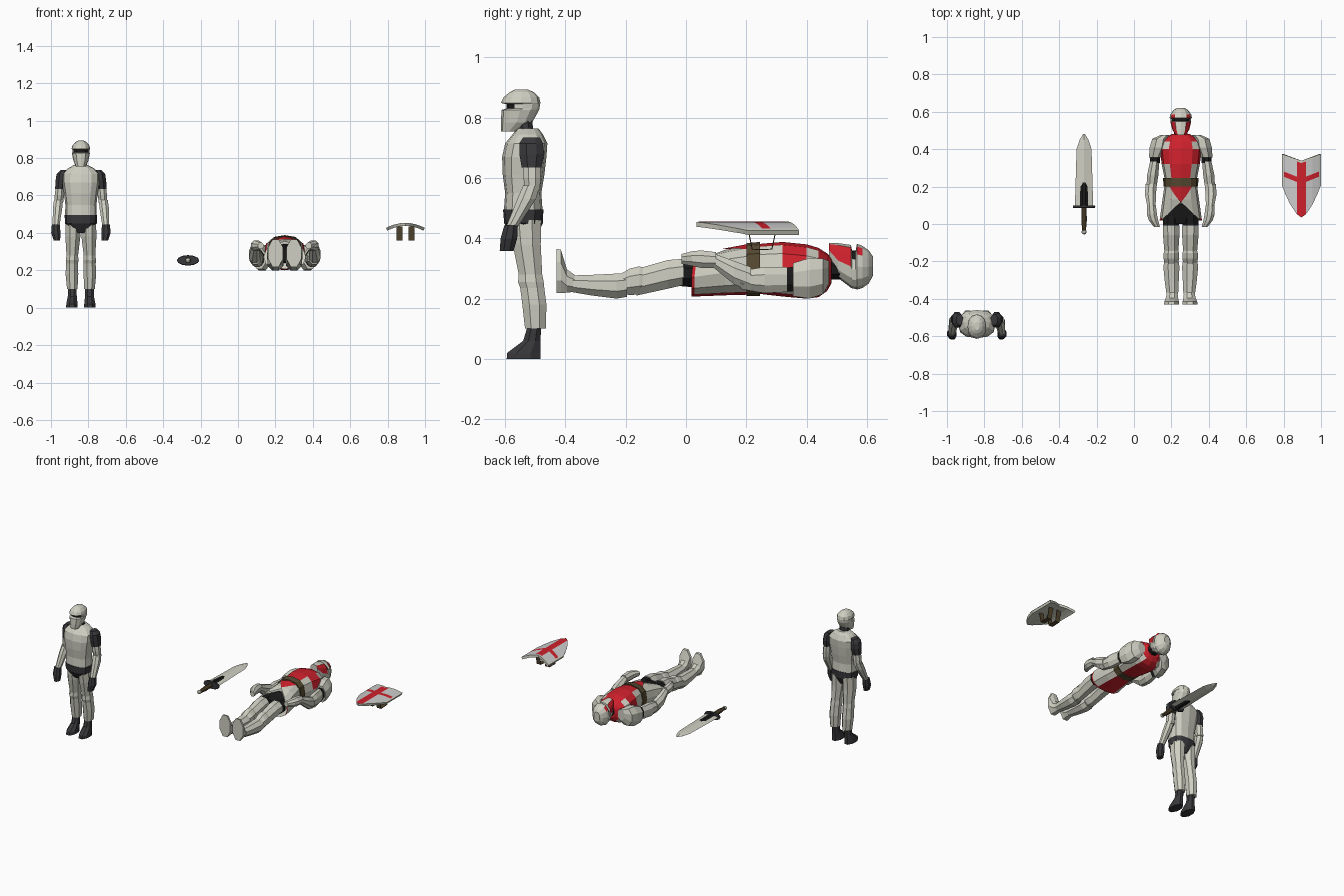
import bpy, bmesh
from math import cos, sin, pi, copysign


def material(name, rgb):
    m = bpy.data.materials.new(name)
    m.diffuse_color = (*rgb, 1)
    return m


PLATE = material("plate", (0.62, 0.62, 0.54))
DARK = material("dark", (0.04, 0.04, 0.045))
BLACK = material("black", (0.01, 0.01, 0.01))
RED = material("red", (0.62, 0.015, 0.025))
BROWN = material("leather", (0.09, 0.065, 0.03))
WHITE = material("white", (0.8, 0.8, 0.78))
MATS = [PLATE, DARK, BLACK, RED, BROWN, WHITE]


def finish(name, bm, mat, paint=None):
    bmesh.ops.recalc_face_normals(bm, faces=bm.faces)
    for f in bm.faces:
        m = paint(f.calc_center_median(), f.normal) if paint else None
        f.material_index = MATS.index(m or mat)
    me = bpy.data.meshes.new(name)
    bm.to_mesh(me)
    bm.free()
    for m in MATS:
        me.materials.append(m)
    ob = bpy.data.objects.new(name, me)
    bpy.context.collection.objects.link(ob)
    return ob


def loft(name, rings, x0, lying, mat=PLATE, n=8, box=1.0, paint=None, side=1, move=None, loc=True):
    """Skin rings (t, cx, lo, hi, r). Standing: t is z, lo..hi is y. Lying: t is y, lo..hi is z."""
    bm = bmesh.new()
    loops = []
    shift, grow = (0.5, 1 / cos(pi / n)) if n == 8 else (0, 1)
    for t, cx, lo, hi, r in rings:
        loop = []
        for i in range(n):
            a = 2 * pi * (i + shift) / n
            c, s = cos(a) * grow, sin(a) * grow
            c, s = (copysign(abs(v) ** box, v) if abs(v) > 1e-6 else 0 for v in (c, s))
            x, d = side * cx + r * c, (lo + hi) / 2 + (hi - lo) / 2 * s
            p = (x, t, d) if lying else (x, d, t)
            loop.append(bm.verts.new(move(*p) if move else p))
        loops.append(loop)
    for a, b in zip(loops, loops[1:]):
        for i in range(n):
            bm.faces.new((a[i], a[(i + 1) % n], b[(i + 1) % n], b[i]))
    bm.faces.new(loops[0])
    bm.faces.new(loops[-1])
    ob = finish(name, bm, mat, paint)
    ob.location.x = x0
    return ob


# ---------- standing figure ----------
SX = -0.84
loft("standing_torso", [(.48, 0, -.605, -.475, .085), (.55, 0, -.6, -.48, .083), (.61, 0, -.608, -.47, .09),
     (.67, 0, -.61, -.463, .1), (.715, 0, -.6, -.46, .1), (.745, 0, -.575, -.475, .07),
     (.765, 0, -.56, -.49, .032)], SX, False, n=12, box=.8)
loft("standing_pelvis", [(.495, 0, -.607, -.473, .087), (.45, 0, -.603, -.475, .085),
     (.40, 0, -.57, -.5, .035)], SX, False, DARK, n=12, box=.8)
loft("standing_neck", [(.74, 0, -.555, -.505, .034), (.79, 0, -.56, -.51, .03)], SX, False, DARK)
loft("standing_helmet", [(.755, 0, -.613, -.56, .026), (.785, 0, -.614, -.51, .04), (.826, 0, -.612, -.487, .048),
     (.831, 0, -.595, -.486, .046), (.845, 0, -.595, -.484, .046), (.849, 0, -.614, -.483, .05),
     (.868, 0, -.605, -.487, .045), (.885, 0, -.585, -.505, .03), (.894, 0, -.567, -.525, .014)],
     SX, False, n=12, box=.9, paint=lambda c, n: BLACK if .826 < c.z < .849 and n.y < -.3 else None)
for s, tag in ((-1, "_left"), (1, "_right")):
    part = lambda name, rings, mat=PLATE: loft("standing_" + name + tag, rings, SX, False, mat, side=s)
    part("leg", [(.46, .043, -.585, -.48, .038), (.38, .043, -.575, -.482, .04), (.28, .046, -.555, -.477, .031),
         (.255, .047, -.557, -.472, .034), (.235, .047, -.55, -.47, .032), (.18, .048, -.543, -.463, .034),
         (.10, .046, -.534, -.465, .028)])
    part("boot", [(.11, .046, -.525, -.48, .023), (.06, .046, -.54, -.483, .024), (.02, .048, -.593, -.483, .03),
         (0, .048, -.595, -.483, .031)], DARK)
    part("upper_sleeve", [(.735, .092, -.54, -.485, .018), (.715, .102, -.553, -.475, .028),
         (.68, .106, -.553, -.47, .029), (.635, .112, -.545, -.48, .026)], DARK)
    part("upper_arm", [(.64, .112, -.54, -.483, .023), (.6, .115, -.54, -.482, .025), (.56, .118, -.532, -.485, .023)])
    part("forearm", [(.575, .12, -.54, -.485, .024), (.53, .125, -.56, -.498, .025), (.435, .133, -.598, -.56, .018)])
    part("hand", [(.445, .134, -.602, -.558, .021), (.40, .134, -.615, -.56, .025), (.358, .128, -.618, -.572, .017)], DARK)

# ---------- lying armoured figure ----------
LX = 0.25


def tabard(c, n):
    if abs(c.x) < .055 or (c.y > .45 and n.z > 0):
        return RED
    if .32 < c.y < .40 and c.z > .29:
        return RED


loft("lying_torso", [(.19, 0, .215, .375, .085), (.25, 0, .215, .382, .088), (.32, 0, .207, .388, .102),
     (.40, 0, .2, .38, .112), (.44, 0, .205, .368, .1), (.468, 0, .225, .35, .07), (.482, 0, .25, .335, .045)],
     LX, True, n=12, box=.8, paint=tabard)
loft("lying_belt", [(.2, 0, .209, .384, .093), (.245, 0, .209, .388, .094)], LX, True, BROWN, n=12, box=.8)


# skirt with a notched front hem
def hem(x, y, z):
    front = max(0, 1 - abs(x) / .105) if z > .28 and y < .05 else 0
    return (x, y + .1 * front, z + .02 * front)


loft("lying_skirt", [(.018, 0, .207, .335, .113), (.028, 0, .207, .337, .112), (.1, 0, .21, .36, .1),
     (.205, 0, .213, .375, .087)][:2] + [(.13, 0, .211, .362, .098), (.205, 0, .213, .375, .087)],
     LX, True, n=12, box=.8, move=hem, paint=lambda c, n: RED if c.y < .026 or (c.z < .25 and abs(c.x) < .055) else None)
bm = bmesh.new()
for s in (-1, 1):
    bm.faces.new([bm.verts.new(p) for p in ((0, .2, .380), (s * .06, .2, .365), (s * .032, .155, .366), (0, .115, .364))][::s])
finish("lying_skirt_point", bm, RED).location.x = LX
loft("lying_pelvis", [(.0, 0, .245, .32, .06), (.03, 0, .235, .328, .095), (.13, 0, .235, .345, .085)],
     LX, True, BLACK, n=12, box=.8)
loft("lying_neck", [(.46, 0, .262, .33, .036), (.53, 0, .265, .325, .034)], LX, True, BLACK)


def visor(c, n):
    if .548 < c.y < .566 and n.z > .3:
        return BLACK
    if n.z > .1 and c.y < .548 and abs(c.x) > .02 and c.z > .33:
        return RED
    if .566 < c.y < .59 and n.z > .2 and abs(c.x) > .02:
        return RED


loft("lying_helmet", [(.475, 0, .335, .384, .028), (.505, 0, .268, .384, .045), (.547, 0, .236, .378, .056),
     (.551, 0, .234, .36, .054), (.563, 0, .232, .36, .055), (.567, 0, .23, .382, .06), (.585, 0, .235, .375, .056),
     (.606, 0, .25, .36, .042), (.62, 0, .275, .34, .022)], LX, True, n=12, box=.9, paint=visor)
for s, tag in ((-1, "_left"), (1, "_right")):
    part = lambda name, rings, mat=PLATE: loft("lying_" + name + tag, rings, LX, True, mat, side=s)
    part("foot", [(-.43, .049, .218, .365, .04), (-.415, .049, .218, .362, .039), (-.395, .047, .22, .297, .033),
         (-.36, .045, .223, .272, .027)])
    part("greave", [(-.375, .045, .221, .277, .031), (-.31, .048, .21, .279, .037), (-.23, .05, .2, .283, .043),
         (-.195, .05, .206, .285, .038)])
    part("knee", [(-.215, .05, .215, .283, .033), (-.185, .05, .212, .3, .042), (-.155, .05, .214, .307, .041),
         (-.13, .05, .225, .3, .034)])
    part("thigh", [(-.165, .05, .21, .298, .036), (-.06, .051, .233, .328, .044), (-.008, .052, .245, .332, .044)])
    part("thigh_top", [(-.012, .052, .243, .327, .043), (.06, .05, .24, .325, .045)], BLACK)
    part("pauldron", [(.475, .085, .25, .325, .025), (.455, .11, .215, .333, .043), (.41, .12, .2, .335, .046),
         (.355, .136, .208, .318, .034)])
    part("arm_band", [(.365, .136, .225, .305, .027), (.325, .138, .223, .303, .026)], BLACK)
    part("upper_arm", [(.335, .139, .222, .304, .025), (.26, .15, .218, .305, .03), (.18, .158, .232, .292, .026)])
    part("forearm", [(.215, .158, .225, .305, .029), (.16, .162, .247, .325, .03), (.085, .156, .308, .352, .021)])
    part("hand", [(.1, .157, .302, .354, .024), (.05, .154, .302, .36, .027), (.02, .146, .308, .357, .025),
         (-.015, .128, .315, .348, .016)])

# ---------- sword ----------
WX, WZ = -0.267, 0.253


def sword_part(name, stations, mat, n):
    loft(name, [(y, 0, WZ - h, WZ + h, r) for y, r, h in stations], WX, True, mat, n=n)


sword_part("sword_blade", [(.09, .049, .013), (.40, .04, .011), (.45, .024, .009), (.482, .004, .002)], PLATE, 4)
sword_part("sword_blade_collar", [(.09, .021, .02), (.2, .021, .014), (.225, .012, .011)], BLACK, 8)
sword_part("sword_guard", [(.085, .058, .025), (.092, .06, .028), (.1, .058, .025)], DARK, 12)
sword_part("sword_grip", [(-.035, .01, .01), (.02, .015, .015), (.09, .013, .013)], BROWN, 8)
bm = bmesh.new()
bmesh.ops.create_icosphere(bm, subdivisions=2, radius=.014)
finish("sword_pommel", bm, PLATE).location = (WX, -.042, WZ)

# ---------- shield ----------
HX = 0.895


def shield_skin(name, mat, lift, paint=None):
    half = [(0, .035), (.024, .052), (.06, .105), (.088, .165), (.094, .182), (.104, .205)]
    cols = []
    bm = bmesh.new()
    for x, low in [(-x, b) for x, b in half[:0:-1]] + half:
        u = abs(x)
        ys = (low, low + .012, .215 + .4 * u, .243 + .4 * u, .326 + .35 * u, .338 + .35 * u)
        cols.append([bm.verts.new((x, y, .454 + lift - 2.6 * x * x)) for y in ys])
    for a, b in zip(cols, cols[1:]):
        for j in range(5):
            bm.faces.new((a[j], b[j], b[j + 1], a[j + 1]))
    ob = finish(name, bm, mat, paint)
    ob.location.x = HX
    return ob


def cross(c, n):
    u = abs(c.x)
    if u > .094 or c.y > .325 + .4 * u:
        return PLATE
    if u < .024 or .215 + .4 * u < c.y < .243 + .4 * u:
        return RED


shield = shield_skin("shield_body", PLATE, 0)
solid = shield.modifiers.new("thickness", 'SOLIDIFY')
solid.thickness, solid.offset = .016, -1
shield_skin("shield_face", WHITE, .0015, cross)

# two leather strips behind the shield
for s in (-1, 1):
    bm = bmesh.new()
    rows = [[bm.verts.new((s * .032 + e * .016, y, z)) for e in (-1, 1)]
            for y, z in ((.205, .435), (.22, .362), (.285, .364), (.3, .435))]
    for a, b in zip(rows, rows[1:]):
        bm.faces.new((a[0], a[1], b[1], b[0]))
    strap = finish("shield_strap", bm, BROWN)
    strap.location.x = HX
    m = strap.modifiers.new("thickness", 'SOLIDIFY')
    m.thickness, m.offset = .004, 0
